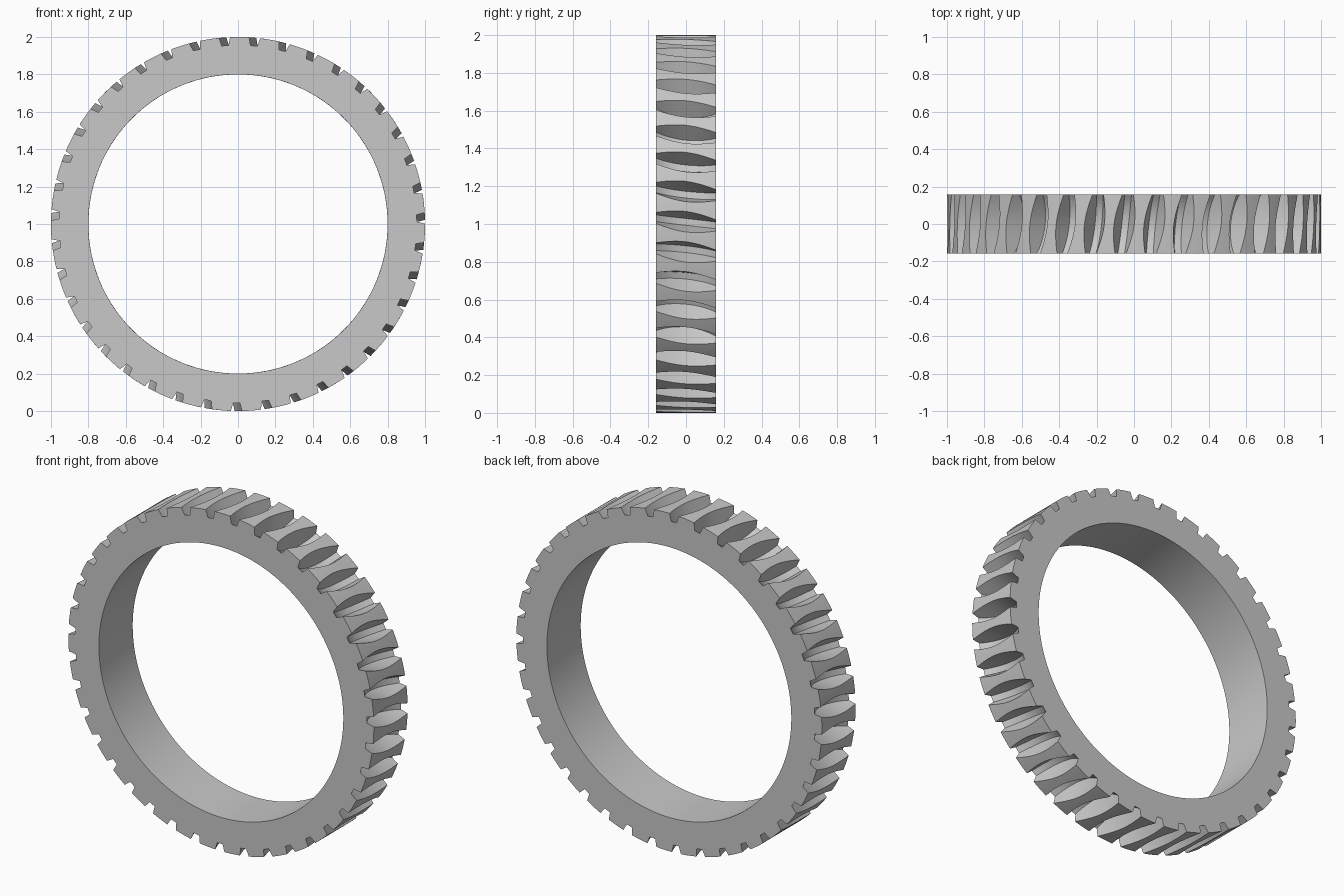
import bpy
import bmesh
from math import pi, sin, cos, tan, sqrt, radians

old = bpy.data.objects.get("Cube")
if old:
    bpy.data.objects.remove(old, do_unlink=True)

TEETH = 39
OUTER, BORE, HALF = 1.0, 0.8, 0.158   # rim radius, bore radius, half width
DEPTH, THROAT = 0.1, 0.25             # groove depth at mid width, throat radius
ROOT_HALF = 0.018                     # half width of the groove floor
FLANK = tan(radians(20))
LEAN = -0.125                         # groove twist along y
PHASE = radians(0.7)
SLICES = 16
PITCH = 2 * pi / TEETH


def point(bm, r, a, y):
    return bm.verts.new((r * cos(a), y, 1 + r * sin(a)))


def toothed_ring(bm, y):
    """One closed outline of grooves and teeth at depth y."""
    axis = OUTER - DEPTH + THROAT
    root = axis - sqrt(THROAT ** 2 - y ** 2)
    cut = THROAT - sqrt((axis - OUTER) ** 2 + y ** 2)
    mouth = (ROOT_HALF + cut * FLANK) / OUTER
    floor = ROOT_HALF / root
    land = PITCH - 2 * mouth
    outline = [(OUTER, -mouth), (root, -floor), (root, floor), (OUTER, mouth),
               (OUTER, mouth + land / 3), (OUTER, mouth + land * 2 / 3)]
    return [point(bm, r, PHASE + t * PITCH + LEAN * y + a, y)
            for t in range(TEETH) for r, a in outline]


def bore_ring(bm, y):
    step = PITCH / 6
    return [point(bm, BORE, PHASE + LEAN * y + (k - 1.5) * step, y)
            for k in range(TEETH * 6)]


def bridge(bm, a, b):
    for i in range(len(a)):
        j = (i + 1) % len(a)
        bm.faces.new((a[i], a[j], b[j], b[i]))


# Closed gear ring: bore, front cap, grooved rim, back cap
bm = bmesh.new()
rings = [bore_ring(bm, -HALF)]
rings += [toothed_ring(bm, HALF * (2 * s / SLICES - 1)) for s in range(SLICES + 1)]
rings.append(bore_ring(bm, HALF))
for i, ring in enumerate(rings):
    bridge(bm, ring, rings[(i + 1) % len(rings)])
bmesh.ops.recalc_face_normals(bm, faces=bm.faces)
mesh = bpy.data.meshes.new("worm_wheel_ring")
bm.to_mesh(mesh)
bm.free()
gear = bpy.data.objects.new("worm_wheel_ring", mesh)
bpy.context.collection.objects.link(gear)

# Plain grey metal
grey = bpy.data.materials.new("light_grey")
grey.use_nodes = True
colour = (0.58, 0.58, 0.58, 1)
grey.diffuse_color = colour
grey.node_tree.nodes["Principled BSDF"].inputs["Base Color"].default_value = colour
mesh.materials.append(grey)

# Smooth curves, crisp tooth edges
bpy.ops.object.select_all(action="DESELECT")
gear.select_set(True)
bpy.context.view_layer.objects.active = gear
bpy.ops.object.shade_smooth_by_angle(angle=radians(30))
